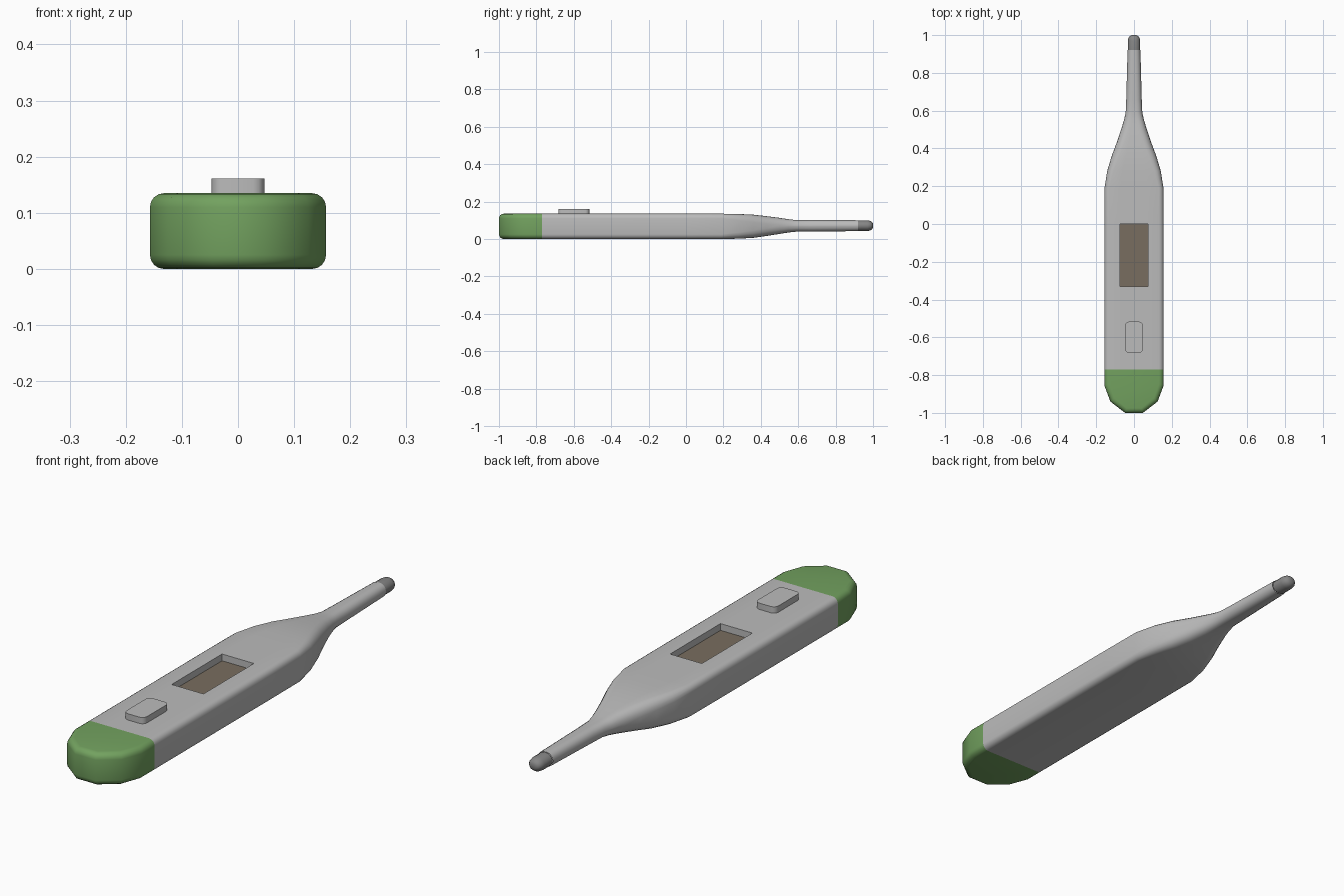
import bpy, bmesh, math

if "Cube" in bpy.data.objects:
    bpy.data.objects.remove(bpy.data.objects["Cube"])


def material(name, rgb):
    m = bpy.data.materials.new(name)
    m.diffuse_color = (*rgb, 1)
    m.use_nodes = True
    m.node_tree.nodes["Principled BSDF"].inputs["Base Color"].default_value = m.diffuse_color
    return m


GREY = material("light grey plastic", (0.50, 0.50, 0.50))
METAL = material("dark grey metal", (0.24, 0.24, 0.24))
GREEN = material("green plastic", (0.17, 0.36, 0.115))
BROWN = material("brown display", (0.19, 0.155, 0.115))


def finish(bm, name, mats, angle=40):
    bmesh.ops.recalc_face_normals(bm, faces=bm.faces)
    me = bpy.data.meshes.new(name)
    bm.to_mesh(me)
    bm.free()
    for m in mats:
        me.materials.append(m)
    ob = bpy.data.objects.new(name, me)
    bpy.context.collection.objects.link(ob)
    bpy.ops.object.select_all(action='DESELECT')
    ob.select_set(True)
    bpy.context.view_layer.objects.active = ob
    bpy.ops.object.shade_smooth_by_angle(angle=math.radians(angle))
    return ob


def rounded_rect(hw, hh, r, n=4):
    """Rounded rectangle, counter-clockwise from the right side."""
    pts = []
    for k, (sx, sy) in enumerate([(1, 1), (-1, 1), (-1, -1), (1, -1)]):
        for i in range(n + 1):
            a = math.pi / 2 * (k + i / n)
            pts.append((sx * (hw - r) + r * math.cos(a),
                        sy * (hh - r) + r * math.sin(a)))
    return pts


def loft(bm, rings, start=False, end=False):
    vs = [[bm.verts.new(p) for p in ring] for ring in rings]
    n = len(vs[0])
    for a, b in zip(vs, vs[1:]):
        for i in range(n):
            bm.faces.new((a[i], a[(i + 1) % n], b[(i + 1) % n], b[i]))
    if start:
        bm.faces.new(vs[0])
    if end:
        bm.faces.new(vs[-1])
    return vs


# Body and probe: y, half width, half height, centre z
SECTIONS = [(-0.77, 0.157, 0.0675, 0.0675), (-0.33, 0.157, 0.0675, 0.0675),
            (0.0, 0.157, 0.0675, 0.0675), (0.19, 0.156, 0.0675, 0.0675),
            (0.28, 0.142, 0.066, 0.0675), (0.36, 0.118, 0.062, 0.068),
            (0.43, 0.092, 0.053, 0.069), (0.50, 0.068, 0.043, 0.07),
            (0.55, 0.053, 0.035, 0.07), (0.59, 0.044, 0.031, 0.07),
            (0.66, 0.041, 0.031, 0.07), (0.92, 0.034, 0.029, 0.071)]


def body_ring(y, hw, hh, cz):
    t = min(max((y - 0.19) / 0.40, 0), 1)
    r = 0.025 + t * (0.95 * hh - 0.025)
    pts = rounded_rect(hw, hh, r)
    fx = (hw - r) * 0.553          # extra top points line up with the display
    pts[5:5] = [(fx, hh), (-fx, hh)]
    return [(x, y, cz + z) for x, z in pts]


bm = bmesh.new()
vs = loft(bm, [body_ring(*s) for s in SECTIONS])
# Display recess: drop the middle top face between two sections
top = bm.faces.get((vs[1][5], vs[1][6], vs[2][6], vs[2][5]))
rim = list(top.verts)
bm.faces.remove(top)
low = [bm.verts.new((v.co.x, v.co.y, v.co.z - 0.028)) for v in rim]
for i in range(4):
    j = (i + 1) % 4
    bm.faces.new((rim[i], rim[j], low[j], low[i]))
bm.faces.new(low).material_index = 1
finish(bm, "thermometer_body", [GREY, BROWN], 35)

# Metal sensor tip with a rounded end
bm = bmesh.new()
rings = []
for y, r in [(0.92, 0.030), (0.97, 0.030), (0.985, 0.027), (0.995, 0.020), (1.0, 0.011)]:
    rings.append([(1.1 * r * math.cos(i * math.tau / 16), y,
                   0.071 + 0.95 * r * math.sin(i * math.tau / 16)) for i in range(16)])
loft(bm, rings, end=True)
finish(bm, "sensor_tip", [METAL])

# Green end cap: faceted plan outline stacked with rounded top and bottom edges
half = [(0.157, -0.77), (0.157, -0.855), (0.125, -0.94), (0.047, -1.0)]
plan = half + [(-x, y) for x, y in reversed(half)]
R, H = 0.025, 0.135
levels = []
for i in range(5):
    a = math.pi / 2 * i / 4
    levels.append((R * (1 - math.sin(a)), R * (1 - math.cos(a))))
levels += [(inset, H - z) for inset, z in reversed(levels)]
rings = []
for inset, z in levels:
    sx, sy = 1 - inset / 0.157, 1 - inset / 0.23
    rings.append([(x * sx, -0.77 + (y + 0.77) * sy, z) for x, y in plan])
bm = bmesh.new()
loft(bm, rings, True, True)
# Open the hidden joint against the body
joint = [f for f in bm.faces if all(abs(v.co.y + 0.77) < 1e-5 for v in f.verts)]
bmesh.ops.delete(bm, geom=joint, context='FACES')
finish(bm, "end_cap", [GREEN])

# Power button
bm = bmesh.new()
plan = rounded_rect(0.047, 0.083, 0.02, 3)
loft(bm, [[(x, y - 0.60, z) for x, y in plan] for z in (0.134, 0.161)], end=True)
finish(bm, "power_button", [GREY])
